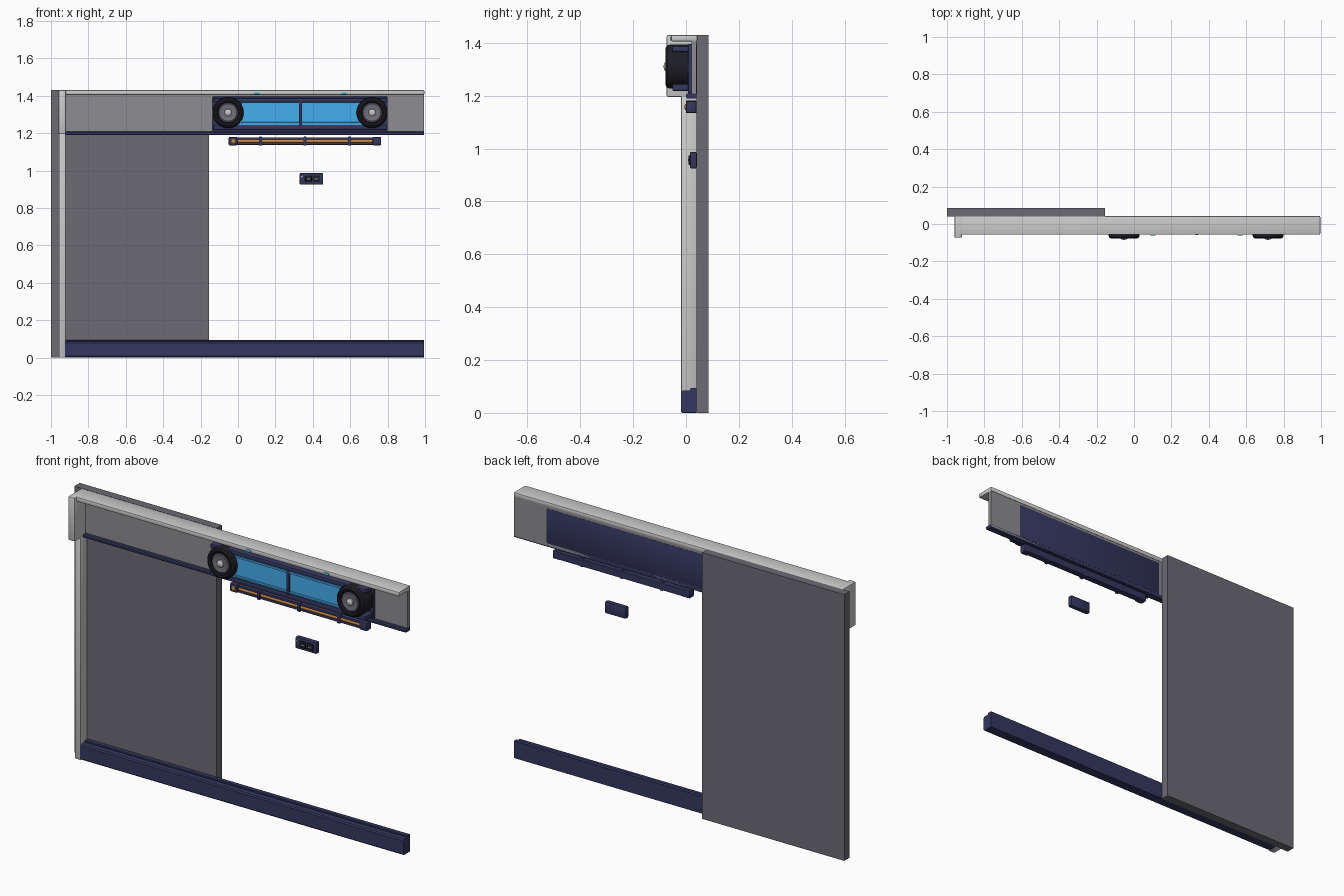
import bpy, bmesh, math
from mathutils import Matrix, Vector

if "Cube" in bpy.data.objects:
    bpy.data.objects.remove(bpy.data.objects["Cube"])


def material(name, rgb):
    m = bpy.data.materials.new(name)
    m.diffuse_color = (*rgb, 1)
    m.use_nodes = True
    m.node_tree.nodes["Principled BSDF"].inputs["Base Color"].default_value = m.diffuse_color
    return m


NAVY = material("navy", (0.035, 0.038, 0.115))
BLACK = material("black", (0.012, 0.012, 0.018))
WALL = material("wall_grey", (0.15, 0.145, 0.175))
PLATE = material("plate_grey", (0.27, 0.265, 0.285))
STEEL = material("steel", (0.16, 0.16, 0.2))
LIGHT = material("light_grey", (0.55, 0.55, 0.54))
BLUE = material("blue_glass", (0.06, 0.42, 0.85))
ORANGE = material("orange", (0.6, 0.24, 0.04))
CYAN = material("cyan", (0.1, 0.6, 0.7))


def finish(name, bm, mat):
    bmesh.ops.recalc_face_normals(bm, faces=bm.faces)
    me = bpy.data.meshes.new(name)
    bm.to_mesh(me)
    bm.free()
    ob = bpy.data.objects.new(name, me)
    bpy.context.collection.objects.link(ob)
    me.materials.append(mat)
    bpy.context.view_layer.objects.active = ob
    bpy.ops.object.select_all(action='DESELECT')
    ob.select_set(True)
    bpy.ops.object.shade_smooth_by_angle(angle=math.radians(32))
    return ob


def box(name, x, y, z, mat, bevel=0.0):
    """Box from (min, max) ranges with optional rounded edges."""
    bm = bmesh.new()
    size = Vector((x[1] - x[0], y[1] - y[0], z[1] - z[0]))
    mid = Vector((sum(x) / 2, sum(y) / 2, sum(z) / 2))
    bmesh.ops.create_cube(bm, size=1, matrix=Matrix.Translation(mid) @ Matrix.Diagonal((*size, 1)))
    if bevel:
        bmesh.ops.bevel(bm, geom=bm.edges[:], offset=bevel, segments=2, profile=0.5, affect='EDGES')
    return finish(name, bm, mat)


def lathe(name, profile, x, z, mat, steps=40):
    """Spin (radius, y) points round an axis along y."""
    bm = bmesh.new()
    vs = [bm.verts.new((x + r, y, z)) for r, y in profile]
    es = [bm.edges.new(p) for p in zip(vs, vs[1:])]
    bmesh.ops.spin(bm, geom=vs + es, cent=(x, 0, z), axis=(0, 1, 0),
                   angle=math.tau, steps=steps, use_duplicate=False)
    bmesh.ops.remove_doubles(bm, verts=bm.verts, dist=1e-5)
    return finish(name, bm, mat)


def extrude_x(name, outline, x, mat):
    """Extrude a (y, z) outline along x."""
    bm = bmesh.new()
    f = bm.faces.new([bm.verts.new((x[0], y, z)) for y, z in outline])
    new = bmesh.ops.extrude_face_region(bm, geom=[f])["geom"]
    bmesh.ops.translate(bm, vec=(x[1] - x[0], 0, 0),
                        verts=[v for v in new if isinstance(v, bmesh.types.BMVert)])
    return finish(name, bm, mat)


# Wall panel behind the left half
box("wall_panel", (-1, -0.155), (0.04, 0.085), (0, 1.43), WALL)

# Left post with its deeper head
box("left_post", (-0.957, -0.922), (-0.018, 0.04), (0, 1.2), LIGHT, 0.004)
box("post_head", (-0.96, -0.92), (-0.073, 0.043), (1.195, 1.43), LIGHT, 0.006)

# Header: back plate, overhanging top cap and lower rail
box("header_plate", (-0.925, 0.994), (0.02, 0.04), (1.195, 1.41), PLATE)
box("header_cap", (-0.925, 0.996), (-0.057, 0.043), (1.405, 1.43), LIGHT, 0.006)
extrude_x("header_rail", [(0.04, 1.19), (0.004, 1.19), (0, 1.194), (0, 1.203), (0.005, 1.208), (0.04, 1.208)],
          (-0.955, 0.995), NAVY)

# Skirting board with a stepped top lip
extrude_x("skirting", [(0.04, 0.002), (0.04, 0.094), (0.019, 0.094), (0.016, 0.091), (0.016, 0.085),
                       (-0.012, 0.085), (-0.018, 0.079), (-0.018, 0.008), (-0.012, 0.002)],
          (-0.925, 0.995), NAVY)

# Player housing on the header
box("housing_plate", (-0.135, 0.8), (0.008, 0.0415), (1.208, 1.395), NAVY, 0.003)
box("housing_top_bar", (-0.13, 0.795), (-0.052, 0.02), (1.365, 1.388), NAVY, 0.005)
box("housing_bottom_bar", (-0.13, 0.795), (-0.052, 0.02), (1.218, 1.244), NAVY, 0.005)
box("glass_panel", (-0.01, 0.675), (-0.047, 0.01), (1.24, 1.37), BLUE)
for label, z in (("top", 1.36), ("bottom", 1.254)):
    box("glass_trim_" + label, (0.02, 0.65), (-0.055, -0.04), (z - 0.005, z + 0.005), BLUE, 0.002)
box("glass_divider", (0.326, 0.343), (-0.058, 0.01), (1.24, 1.37), NAVY, 0.003)

# Round speakers at both ends
for side, x in (("left", -0.053), ("right", 0.717)):
    lathe("speaker_shell_" + side, [(0, 0.02), (0.076, 0.02), (0.083, 0.013), (0.083, -0.062), (0.079, -0.072),
                                    (0.07, -0.078), (0.06, -0.076), (0.056, -0.068), (0, -0.068)], x, 1.31, BLACK)
    lathe("speaker_cone_" + side, [(0.05, -0.068), (0.05, -0.073), (0.046, -0.075), (0.022, -0.071),
                                   (0, -0.071)], x, 1.31, STEEL)
    lathe("speaker_dome_" + side, [(0.019, -0.07), (0.018, -0.078), (0.012, -0.083), (0, -0.085)],
          x, 1.31, LIGHT, 24)

# Small clips on the cap
for i, x in enumerate((0.102, 0.567)):
    box(f"cap_clip_{i + 1}", (x - 0.014, x + 0.014), (-0.061, -0.04), (1.408, 1.421), CYAN, 0.002)

# Lamp bar under the header
box("lamp_back", (-0.03, 0.745), (0.022, 0.04), (1.14, 1.175), NAVY)
for label, z in (("upper", 1.171), ("lower", 1.144)):
    box("lamp_edge_" + label, (-0.03, 0.745), (0.006, 0.04), (z - 0.006, z + 0.006), NAVY, 0.002)
bm = bmesh.new()
bmesh.ops.create_cone(bm, cap_ends=True, segments=16, radius1=0.009, radius2=0.009, depth=0.72,
                      matrix=Matrix.Translation((0.358, 0.014, 1.157)) @ Matrix.Rotation(math.pi / 2, 4, 'Y'))
finish("lamp_tube", bm, ORANGE)
for label, x in (("left", -0.027), ("right", 0.742)):
    box("lamp_end_" + label, (x - 0.023, x + 0.023), (0.0, 0.04), (1.135, 1.18), NAVY, 0.006)
for i, x in enumerate((0.12, 0.358, 0.596)):
    box(f"lamp_bracket_{i + 1}", (x - 0.009, x + 0.009), (0.0, 0.04), (1.134, 1.181), NAVY, 0.003)
lathe("lamp_knob", [(0.011, 0.002), (0.011, -0.003), (0.008, -0.005), (0, -0.005)], -0.025, 1.157, ORANGE, 16)

# Control box with two buttons and an indicator
box("switch_box", (0.33, 0.455), (0.015, 0.041), (0.925, 0.987), NAVY, 0.005)
for i, x in enumerate((0.377, 0.419)):
    box(f"switch_button_{i + 1}", (x - 0.018, x + 0.018), (0.009, 0.02), (0.938, 0.974), BLACK, 0.003)
    box(f"switch_mark_{i + 1}", (x - 0.009, x + 0.009), (0.007, 0.012), (0.952, 0.96), STEEL)
lathe("switch_indicator", [(0.004, 0.016), (0.004, 0.013), (0, 0.012)], 0.341, 0.968, LIGHT, 12)
